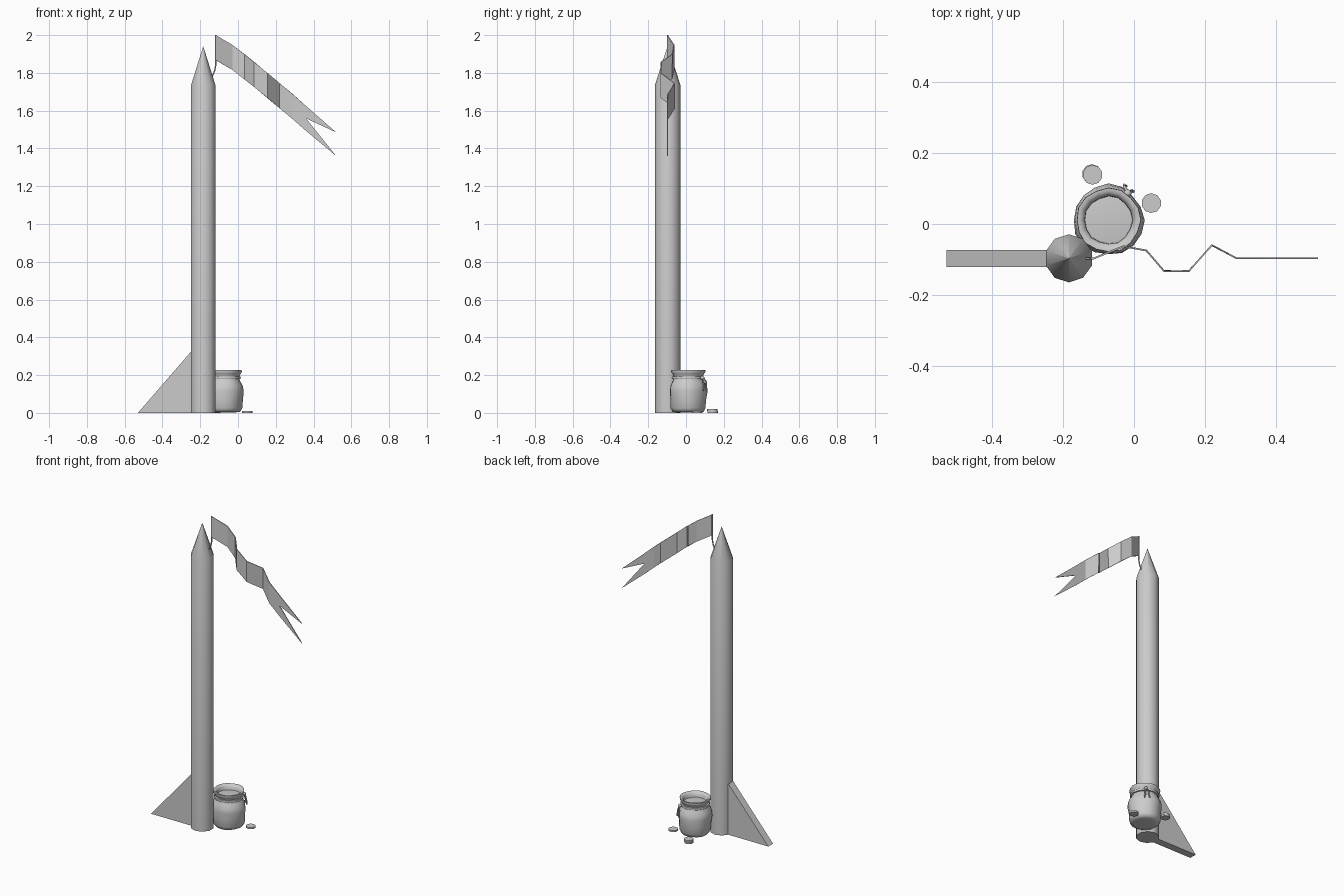
import bpy, bmesh, math

if "Cube" in bpy.data.objects:
    bpy.data.objects.remove(bpy.data.objects["Cube"])

PX, PY = -0.184, -0.097      # post centre
SX, SY = -0.072, 0.011       # sack centre


def finish(name, bm, angle=None):
    bmesh.ops.remove_doubles(bm, verts=bm.verts, dist=1e-5)
    bmesh.ops.recalc_face_normals(bm, faces=bm.faces)
    me = bpy.data.meshes.new(name)
    bm.to_mesh(me)
    bm.free()
    ob = bpy.data.objects.new(name, me)
    bpy.context.collection.objects.link(ob)
    if angle:
        bpy.ops.object.select_all(action='DESELECT')
        ob.select_set(True)
        bpy.context.view_layer.objects.active = ob
        bpy.ops.object.shade_smooth_by_angle(angle=math.radians(angle))
    return ob


def lathe(name, profile, n, cx, cy, angle=None, wobble=lambda a, z: 1.0):
    """Revolve (radius, z) points; the first and last rings are capped."""
    bm = bmesh.new()
    rings = []
    for r, z in profile:
        ring = []
        for i in range(n):
            a = math.pi / 2 + math.tau * i / n
            k = r * wobble(a, z)
            ring.append(bm.verts.new((cx + k * math.cos(a), cy + k * math.sin(a), z)))
        rings.append(ring)
    for lo, hi in zip(rings, rings[1:]):
        for i in range(n):
            j = (i + 1) % n
            bm.faces.new((lo[i], lo[j], hi[j], hi[i]))
    bm.faces.new(rings[0])
    bm.faces.new(rings[-1])
    return finish(name, bm, angle)


def cord(name, pts, radius):
    cu = bpy.data.curves.new(name, 'CURVE')
    cu.dimensions = '3D'
    cu.bevel_depth = radius
    cu.bevel_resolution = 1
    cu.use_fill_caps = True
    sp = cu.splines.new('POLY')
    sp.points.add(len(pts) - 1)
    for p, co in zip(sp.points, pts):
        p.co = (*co, 1)
    ob = bpy.data.objects.new(name, cu)
    bpy.context.collection.objects.link(ob)
    return ob


# pointed post
lathe("post", [(0.068, 0), (0.068, 1.735), (0.0005, 1.94)], 10, PX, PY, 40)

# triangular brace
bm = bmesh.new()
tri = [(-0.53, 0), (-0.235, 0), (-0.235, 0.34)]
f = bm.faces.new([bm.verts.new((x, PY - 0.024, z)) for x, z in tri])
ext = bmesh.ops.extrude_face_region(bm, geom=[f])
bmesh.ops.translate(bm, vec=(0, 0.048, 0),
                    verts=[v for v in ext['geom'] if isinstance(v, bmesh.types.BMVert)])
finish("brace", bm)

# waving pennant with a swallow tail: (x, y, top z) stations
stations = [(-0.118, -0.099, 2.0), (-0.03, -0.063, 1.948), (0.035, -0.075, 1.898),
            (0.085, -0.133, 1.858), (0.155, -0.133, 1.80), (0.22, -0.06, 1.745),
            (0.29, -0.097, 1.687), (0.36, -0.097, 1.625)]
bm = bmesh.new()
cols = [[bm.verts.new((x, y, z - d)) for d in (0, 0.066, 0.132)] for x, y, z in stations]
for a, b in zip(cols, cols[1:]):
    for k in (0, 1):
        bm.faces.new((a[k], a[k + 1], b[k + 1], b[k]))
t, m, b = cols[-1]
bm.faces.new((t, m, bm.verts.new((0.52, -0.097, 1.485))))
bm.faces.new((m, b, bm.verts.new((0.52, -0.097, 1.36))))
flag = finish("pennant", bm)
mod = flag.modifiers.new("thickness", 'SOLIDIFY')
mod.thickness = 0.005
mod.offset = 0

# cord holding the pennant to the post
cord("pennant_cord", [(-0.14, PY, 1.775), (-0.124, PY, 1.81), (-0.118, PY, 1.84),
                      (-0.118, PY, 2.0)], 0.004)


# lumpy open sack
def lumps(a, z):
    s = max(0.0, 1 - abs(z - 0.09) / 0.12)
    return 1 + 0.035 * s * math.sin(3 * a + 25 * z) + 0.02 * math.sin(5 * a + 1)


lathe("sack", [(0.06, 0.003), (0.082, 0.006), (0.092, 0.025), (0.094, 0.07), (0.1, 0.115),
               (0.096, 0.145), (0.083, 0.168), (0.077, 0.182), (0.077, 0.192),
               (0.084, 0.207), (0.091, 0.217), (0.09, 0.226), (0.08, 0.226),
               (0.068, 0.212), (0.066, 0.175)], 16, SX, SY, 60, lumps)

# tie around the neck, with knot and two tails
lathe("sack_tie", [(0.076, 0.178), (0.085, 0.180), (0.087, 0.186), (0.085, 0.192),
                   (0.076, 0.194)], 16, SX, SY, 50)
KX, KY = -0.018, 0.091
bm = bmesh.new()
bmesh.ops.create_icosphere(bm, subdivisions=2, radius=0.011)
bmesh.ops.translate(bm, vec=(KX, KY - 0.004, 0.186), verts=bm.verts)
finish("tie_knot", bm, 60)
for side in (-1, 1):
    dx, dy = 0.8 * side, -0.6 * side
    cord("tie_tail", [(KX, KY, 0.186), (KX + dx * 0.012, KY + dy * 0.012 + 0.008, 0.165),
                      (KX + dx * 0.01 + 0.004, KY + dy * 0.01 + 0.01, 0.14),
                      (KX + dx * 0.016 + 0.003, KY + dy * 0.016 + 0.01, 0.118)], 0.004)

# coins: inside the sack, and spilled on the ground
coins = [(-0.092, 0.037, 0.18), (-0.04, 0.017, 0.184), (-0.077, -0.018, 0.178),
         (0.049, 0.059, 0), (-0.119, 0.141, 0), (-0.117, 0.139, 0.011)]
for x, y, z in coins:
    lathe("coin", [(0.028, z), (0.028, z + 0.01)], 10, x, y, 40)
